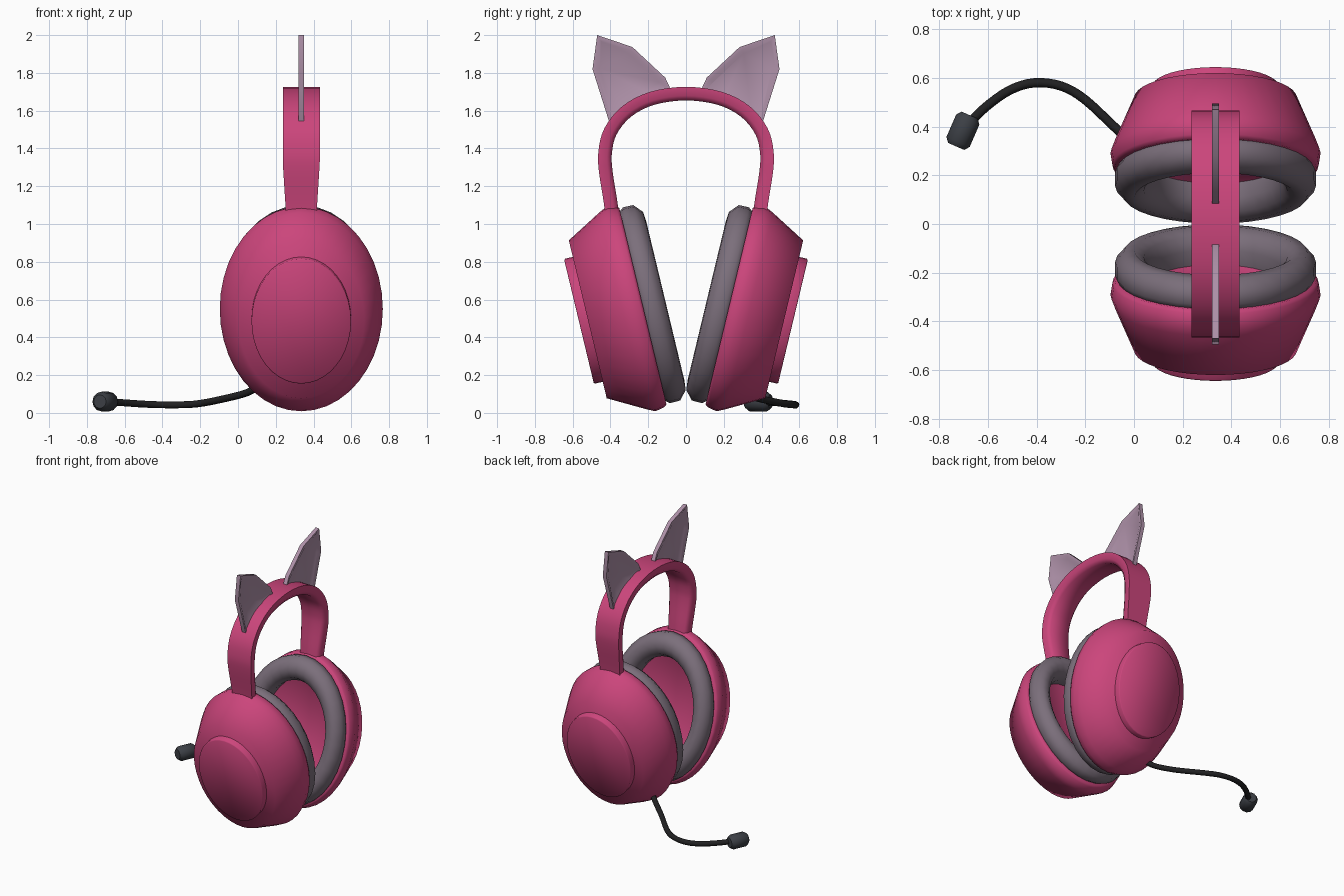
import bpy, bmesh, math
from mathutils import Vector

if "Cube" in bpy.data.objects:
    bpy.data.objects.remove(bpy.data.objects["Cube"])

CX = 0.335                      # centre of the headset in x
TILT = math.radians(13.5)       # lean of the ear cups
CU = 0.603                      # cup centre along the leaning plane


def material(name, rgb):
    m = bpy.data.materials.new(name)
    m.diffuse_color = (*rgb, 1)
    m.use_nodes = True
    m.node_tree.nodes["Principled BSDF"].inputs["Base Color"].default_value = m.diffuse_color
    return m


PINK = material("pink", (0.60, 0.06, 0.20))
MAUVE = material("mauve", (0.42, 0.28, 0.39))
GREY = material("cushion_grey", (0.20, 0.16, 0.20))
BLACK = material("black", (0.015, 0.015, 0.016))
DARK = material("dark_grey", (0.045, 0.05, 0.06))


def finish(bm, name, mat, angle=50):
    bmesh.ops.recalc_face_normals(bm, faces=bm.faces)
    me = bpy.data.meshes.new(name)
    bm.to_mesh(me)
    bm.free()
    ob = bpy.data.objects.new(name, me)
    bpy.context.collection.objects.link(ob)
    me.materials.append(mat)
    bpy.ops.object.select_all(action='DESELECT')
    ob.select_set(True)
    bpy.context.view_layer.objects.active = ob
    bpy.ops.object.shade_smooth_by_angle(angle=math.radians(angle))
    return ob


def skin(bm, rings, closed):
    """Join consecutive rings of vertices with quads."""
    pairs = list(zip(rings, rings[1:]))
    if closed:
        pairs.append((rings[-1], rings[0]))
    for a, b in pairs:
        for i in range(len(a)):
            j = (i + 1) % len(a)
            bm.faces.new((a[i], a[j], b[j], b[i]))


def oval_lathe(name, profile, side, mat, closed=False, seg=36, angle=50):
    """Sweep (depth, radius) points round an oval on the leaning cup axis."""
    bm = bmesh.new()
    s, c = math.sin(TILT), math.cos(TILT)
    rings = []
    for n, r in profile:
        ring = []
        for i in range(seg):
            a = 2 * math.pi * i / seg
            u = CU + r * math.sin(a)
            ring.append(bm.verts.new((CX + 0.775 * r * math.cos(a),
                                      side * (n * c + u * s), u * c - n * s)))
        rings.append(ring)
    skin(bm, rings, closed)
    if not closed:
        bm.faces.new(rings[0])
        bm.faces.new(rings[-1])
    return finish(bm, name, mat, angle)


def smooth_path(points, steps=5):
    """Catmull-Rom interpolation through the points."""
    p = [Vector(q) for q in points]
    p = [2 * p[0] - p[1]] + p + [2 * p[-1] - p[-2]]
    out = []
    for i in range(1, len(p) - 2):
        for k in range(steps):
            t = k / steps
            out.append(0.5 * (2 * p[i] + (p[i + 1] - p[i - 1]) * t
                       + (2 * p[i - 1] - 5 * p[i] + 4 * p[i + 1] - p[i + 2]) * t * t
                       + (3 * p[i] - p[i - 1] - 3 * p[i + 1] + p[i + 2]) * t ** 3))
    return out + [p[-2]]


# Ear cups, outer plates and cushions
CUP = [(0.115, 0.37), (0.09, 0.39), (0.09, 0.535), (0.105, 0.547),
       (0.155, 0.557), (0.20, 0.535), (0.39, 0.43)]
PLATE = [(0.36, 0.34), (0.432, 0.34), (0.438, 0.334)]
CUSHION = [(0.10, 0.51), (0.07, 0.533), (0.015, 0.532), (-0.027, 0.485),
           (-0.032, 0.43), (-0.005, 0.38), (0.05, 0.355), (0.12, 0.365)]
for side, label in ((1, "back"), (-1, "front")):
    oval_lathe("ear_cup_" + label, CUP, side, PINK, seg=40, angle=70)
    oval_lathe("cup_plate_" + label, PLATE, side, PINK, seg=40, angle=60)
    oval_lathe("cushion_" + label, CUSHION, side, GREY, closed=True, seg=32, angle=60)

# Headband: strip swept along an arch, narrowing towards the cups
half = [(0.385, 1.0), (0.40, 1.12), (0.425, 1.28), (0.428, 1.38), (0.40, 1.49),
        (0.315, 1.595), (0.18, 1.665)]
arch = half + [(0, 1.69)] + [(-y, z) for y, z in reversed(half)]
path = smooth_path([(0, y, z) for y, z in arch], 4)
bm = bmesh.new()
rings = []
for i, p in enumerate(path):
    t = (path[min(i + 1, len(path) - 1)] - path[max(i - 1, 0)]).normalized()
    nrm = Vector((0, t.z, -t.y))            # points away from the head
    w = 0.082 + 0.016 * min(1, max(0, (p.z - 1.08) / 0.25))
    h = 0.036
    section = [(-w, h), (w, h), (w, -h * 0.3), (w * 0.8, -h),
               (-w * 0.8, -h), (-w, -h * 0.3)]
    rings.append([bm.verts.new(Vector((CX + a, 0, 0)) + p + nrm * b)
                  for a, b in section])
skin(bm, rings, False)
bm.faces.new(rings[0])
bm.faces.new(rings[-1])
finish(bm, "headband", PINK, 65)

# Cat ears: thin plates with a recessed panel on both faces
EAR = [(0.47, 2.0), (0.284, 1.937), (0.11, 1.775), (0.075, 1.70),
       (0.20, 1.665), (0.32, 1.595), (0.405, 1.535), (0.495, 1.82)]
for side, label in ((1, "back"), (-1, "front")):
    bm = bmesh.new()
    rings = [[bm.verts.new((CX + x, side * y, z)) for y, z in EAR]
             for x in (-0.015, 0.015)]
    skin(bm, rings, False)
    caps = [bm.faces.new(r) for r in rings]
    bmesh.ops.recalc_face_normals(bm, faces=bm.faces)
    for f in caps:
        bmesh.ops.inset_region(bm, faces=[f], thickness=0.02, depth=0)
        bmesh.ops.inset_region(bm, faces=[f], thickness=0.02, depth=-0.009)
    finish(bm, "cat_ear_" + label, MAUVE, 60)

# Microphone boom
boom = smooth_path([(0.12, 0.24, 0.15), (0.05, 0.29, 0.108), (-0.06, 0.38, 0.078),
                    (-0.20, 0.51, 0.05), (-0.30, 0.567, 0.043), (-0.41, 0.58, 0.043),
                    (-0.51, 0.55, 0.047), (-0.61, 0.48, 0.054), (-0.69, 0.40, 0.06)], 4)
bm = bmesh.new()
rings = []
for i, p in enumerate(boom):
    t = (boom[min(i + 1, len(boom) - 1)] - boom[max(i - 1, 0)]).normalized()
    a = t.cross(Vector((0, 0, 1))).normalized()
    b = a.cross(t)
    rings.append([bm.verts.new(p + 0.019 * (a * math.cos(k * math.pi / 5)
                                            + b * math.sin(k * math.pi / 5)))
                  for k in range(10)])
skin(bm, rings, False)
bm.faces.new(rings[0])
bm.faces.new(rings[-1])
finish(bm, "microphone_boom", BLACK)

# Microphone head: short rounded cylinder
axis = Vector((-0.40, -0.92, 0.0)).normalized()
across = axis.cross(Vector((0, 0, 1)))
bm = bmesh.new()
rings = [[bm.verts.new(Vector((-0.703, 0.383, 0.06)) + axis * d
                       + r * (across * math.cos(k * math.pi / 6)
                              + Vector((0, 0, math.sin(k * math.pi / 6)))))
          for k in range(12)]
         for d, r in ((-0.07, 0.036), (-0.05, 0.052), (0.05, 0.052), (0.07, 0.036))]
skin(bm, rings, False)
bm.faces.new(rings[0])
bm.faces.new(rings[-1])
finish(bm, "microphone_head", DARK)
